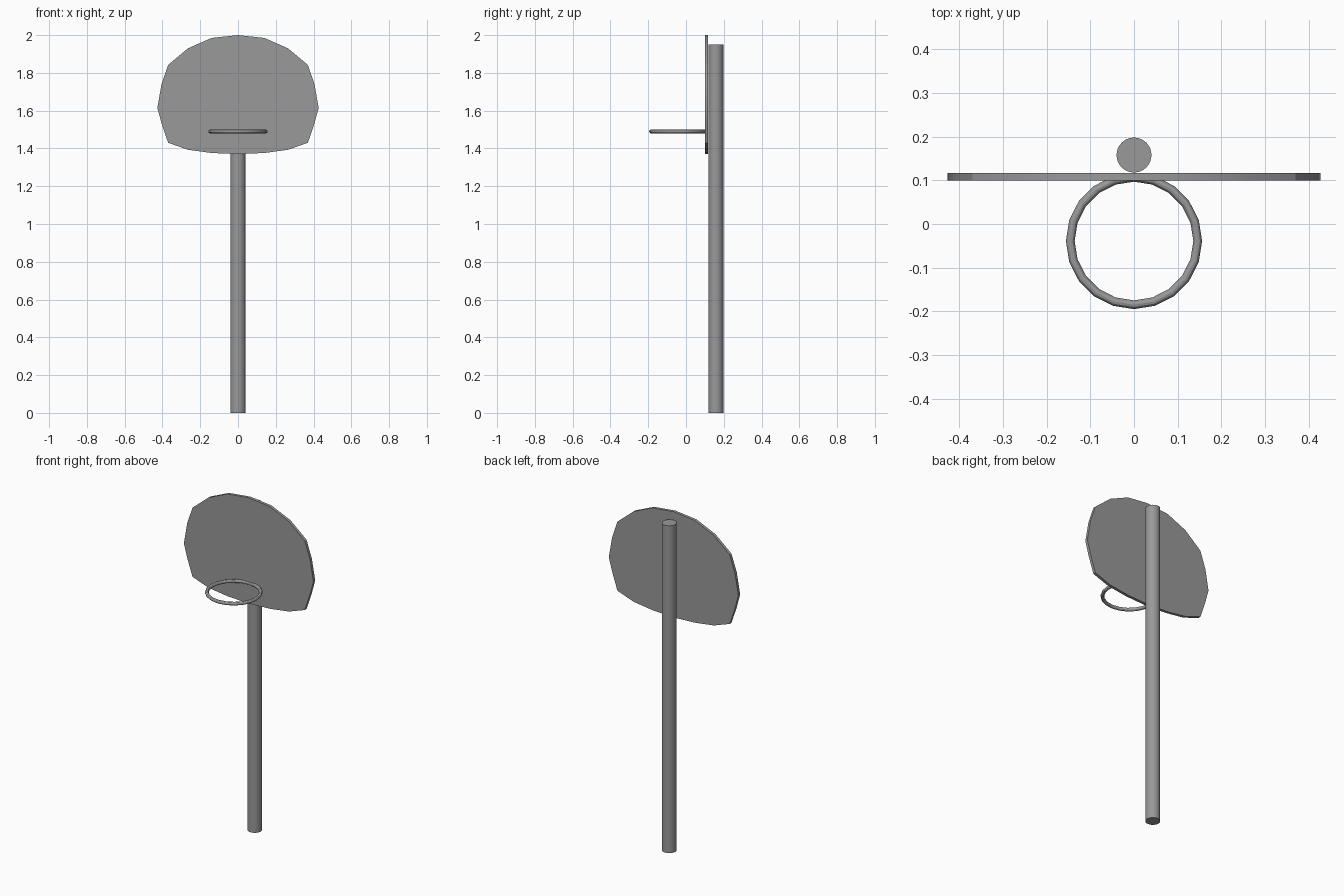
import bpy, bmesh, math

cube = bpy.data.objects.get("Cube")
if cube:
    bpy.data.objects.remove(cube, do_unlink=True)

grey = bpy.data.materials.new("mid_grey")
grey.use_nodes = True
grey.diffuse_color = (0.32, 0.32, 0.32, 1)
grey.node_tree.nodes["Principled BSDF"].inputs["Base Color"].default_value = grey.diffuse_color


def finish(obj, name):
    obj.name = name
    obj.data.materials.append(grey)
    bpy.ops.object.select_all(action='DESELECT')
    obj.select_set(True)
    bpy.context.view_layer.objects.active = obj
    bpy.ops.object.shade_smooth_by_angle(angle=math.radians(30))


# Round support pole behind the board
bpy.ops.mesh.primitive_cylinder_add(vertices=32, radius=0.04, depth=1.95,
                                    location=(0, 0.158, 0.975))
finish(bpy.context.object, "pole")

# Fan-shaped backboard: half outline mirrored, then extruded in depth
half = [(0.14, 1.985), (0.265, 1.93), (0.37, 1.842), (0.405, 1.74),
        (0.427, 1.615), (0.404, 1.53), (0.37, 1.43), (0.265, 1.393), (0.14, 1.376)]
outline = [(0, 2.0)] + half + [(0, 1.37)] + [(-x, z) for x, z in reversed(half)]
mesh = bpy.data.meshes.new("backboard")
bm = bmesh.new()
front = bm.faces.new([bm.verts.new((x, 0.1, z)) for x, z in outline])
back = bmesh.ops.extrude_face_region(bm, geom=[front])
moved = [v for v in back["geom"] if isinstance(v, bmesh.types.BMVert)]
bmesh.ops.translate(bm, verts=moved, vec=(0, 0.017, 0))
bmesh.ops.recalc_face_normals(bm, faces=bm.faces)
bm.to_mesh(mesh)
bm.free()
board = bpy.data.objects.new("backboard", mesh)
bpy.context.collection.objects.link(board)
finish(board, "backboard")

# Hoop ring, its rear edge set into the board
bpy.ops.mesh.primitive_torus_add(major_segments=20, minor_segments=12,
                                 major_radius=0.146, minor_radius=0.01,
                                 location=(0, -0.039, 1.49))
finish(bpy.context.object, "hoop_ring")
